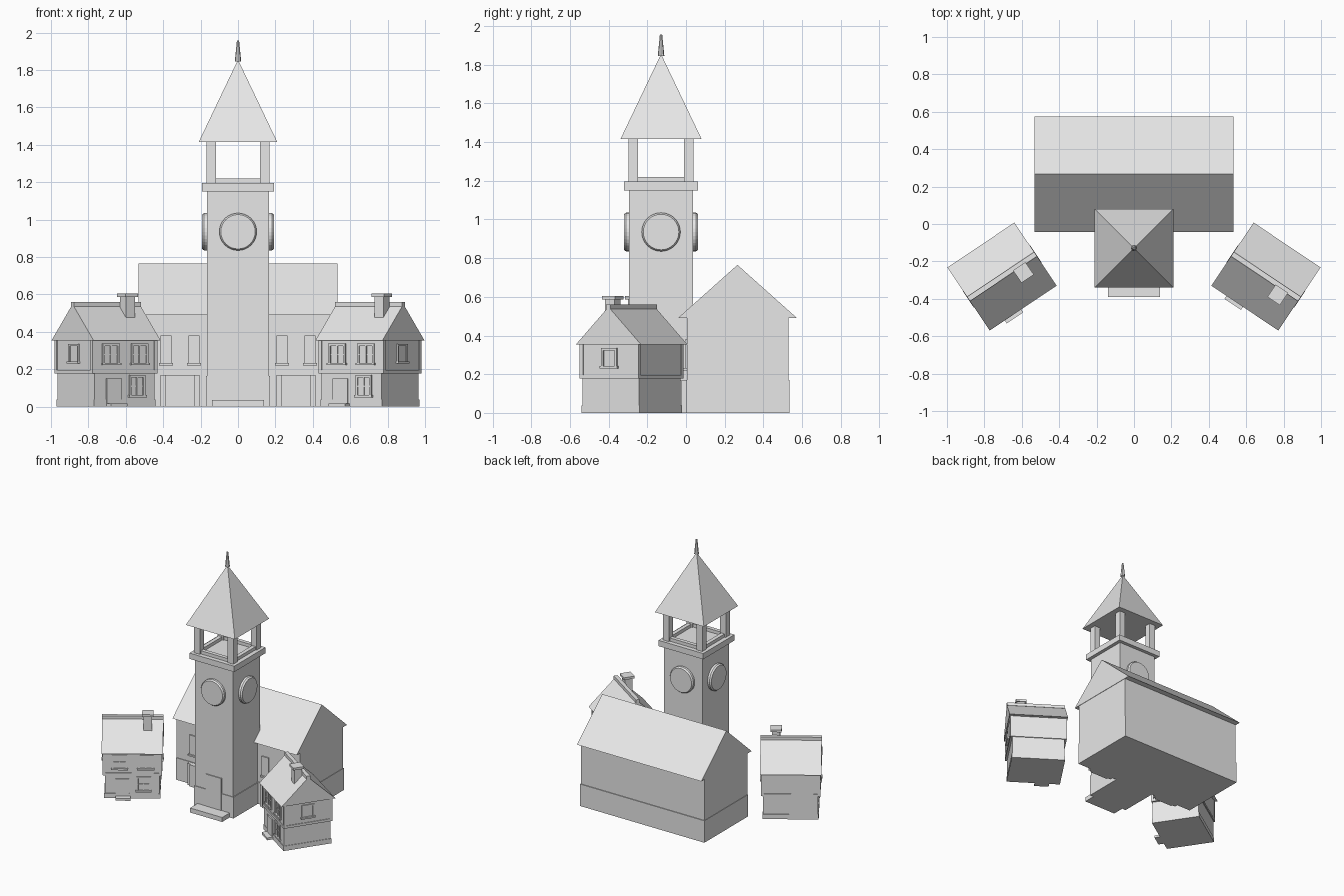
import bpy, bmesh, math
from mathutils import Matrix, Vector

if "Cube" in bpy.data.objects:
    bpy.data.objects.remove(bpy.data.objects["Cube"], do_unlink=True)

stone = bpy.data.materials.new("pale_grey_stone")
stone.use_nodes = True
GREY = (0.8, 0.8, 0.8, 1)
stone.diffuse_color = GREY
stone.node_tree.nodes["Principled BSDF"].inputs["Base Color"].default_value = GREY


def finish(name, bm, place=None):
    bmesh.ops.recalc_face_normals(bm, faces=bm.faces)
    mesh = bpy.data.meshes.new(name)
    bm.to_mesh(mesh)
    bm.free()
    mesh.materials.append(stone)
    ob = bpy.data.objects.new(name, mesh)
    if place:
        ob.matrix_world = place
    bpy.context.collection.objects.link(ob)
    return ob


def add_box(bm, x, y, z):
    """Box from (low, high) ranges."""
    size = Vector((x[1] - x[0], y[1] - y[0], z[1] - z[0]))
    mid = Vector((sum(x), sum(y), sum(z))) / 2
    bmesh.ops.create_cube(bm, size=1, matrix=Matrix.Translation(mid) @ Matrix.Diagonal(size).to_4x4())


def boxes(name, ranges, place=None):
    bm = bmesh.new()
    for r in ranges:
        add_box(bm, *r)
    return finish(name, bm, place)


def block(name, half_x, half_y, z, place):
    return boxes(name, [((-half_x, half_x), (-half_y, half_y), z)], place)


def gable_roof(name, half_x, y0, y1, eave, ridge, place=None):
    bm = bmesh.new()
    outline = ((y0, eave), (y1, eave), ((y0 + y1) / 2, ridge))
    face = bm.faces.new([bm.verts.new((-half_x, y, z)) for y, z in outline])
    out = bmesh.ops.extrude_face_region(bm, geom=[face], use_keep_orig=True)["geom"]
    bmesh.ops.translate(bm, vec=(2 * half_x, 0, 0), verts=[g for g in out if isinstance(g, bmesh.types.BMVert)])
    return finish(name, bm, place)


def cone(name, sides, r1, r2, z0, z1, place, turn=0):
    bm = bmesh.new()
    m = Matrix.Translation((0, 0, (z0 + z1) / 2)) @ Matrix.Rotation(turn, 4, "Z")
    bmesh.ops.create_cone(bm, cap_ends=True, segments=sides, radius1=r1, radius2=r2, depth=z1 - z0, matrix=m)
    return finish(name, bm, place)


def window(name, width, z0, z1, place, bars=True):
    """Framed window on a wall facing -y; the place sits on the wall plane."""
    w, f = width / 2, 0.012
    parts = [((-w, -w + f), (-0.008, 0.004), (z0, z1)), ((w - f, w), (-0.008, 0.004), (z0, z1)),
             ((-w, w), (-0.008, 0.004), (z1 - f, z1)), ((-w - 0.006, w + 0.006), (-0.014, 0.004), (z0, z0 + f))]
    if bars:
        mid = (z0 + z1) / 2
        parts += [((-0.004, 0.004), (-0.006, 0.004), (z0, z1)), ((-w, w), (-0.005, 0.004), (mid - 0.003, mid + 0.003))]
    return boxes(name, parts, place)


def at(x, y, turn=0):
    return Matrix.Translation((x, y, 0)) @ Matrix.Rotation(turn, 4, "Z")


# Hall behind the tower
boxes("hall_wall", [((-0.53, 0.53), (0.005, 0.53), (0, 0.495))])
boxes("hall_base", [((-0.533, 0.533), (0, 0.536), (0, 0.17))])
gable_roof("hall_roof", 0.533, -0.042, 0.574, 0.49, 0.765)
for s in (-1, 1):
    boxes("hall_porch", [((s * 0.31 - h, s * 0.31 + h), (-d, 0.01), (0, 0.168))
                         for h, d in ((0.105, 0.025), (0.078, 0.037))])
    for x in (0.235, 0.385):
        boxes("hall_window", [((s * x - 0.029, s * x + 0.029), (-0.004, 0.01), (0.23, 0.38)),
                              ((s * x - 0.037, s * x + 0.037), (-0.014, 0.01), (0.22, 0.232))])

# Clock tower
TY = -0.129
tower = at(0, TY)
block("tower_shaft", 0.165, 0.165, (0, 1.15), tower)
block("tower_base", 0.17, 0.17, (0, 0.165), tower)
block("tower_platform", 0.192, 0.192, (1.15, 1.195), tower)
boxes("tower_door", [((-0.067, 0.067), (-0.172, -0.15), (0, 0.283))], tower)
boxes("tower_step", [((-0.138, 0.138), (-0.262, -0.15), (0, 0.035))], tower)
for i in range(4):
    side = at(0, TY, i * math.pi / 2)
    boxes("belfry_post", [((0.118, 0.168), (0.118, 0.168), (1.19, 1.42))], side)
    boxes("belfry_rail", [((-0.118, 0.118), (-0.158, -0.128), (1.19, 1.22))], side)
    face = side @ Matrix.Translation((0, -0.165, 0.935)) @ Matrix.Rotation(math.pi / 2, 4, "X")
    cone("clock_rim", 32, 0.1, 0.1, -0.005, 0.016, face)
    cone("clock_face", 32, 0.1, 0.092, 0.016, 0.027, face)
cone("tower_roof", 4, 0.21 * math.sqrt(2), 0, 1.415, 1.855, tower, math.pi / 4)
cone("spire", 8, 0.017, 0.006, 1.845, 1.957, tower)


# Cottages
def cottage(label, place):
    def part(x, y, turn=0):
        return place @ at(x, y, turn)

    block(label + "_lower_wall", 0.193, 0.176, (0, 0.185), place)
    block(label + "_base", 0.197, 0.18, (0, 0.037), place)
    block(label + "_upper_wall", 0.204, 0.178, (0.18, 0.36), place)
    block(label + "_floor_beam", 0.209, 0.183, (0.178, 0.197), place)
    boxes(label + "_corner_posts", [((sx * 0.199 - 0.01, sx * 0.199 + 0.01), (sy * 0.173 - 0.01, sy * 0.173 + 0.01),
                                     (0.18, 0.357)) for sx in (-1, 1) for sy in (-1, 1)], place)
    gable_roof(label + "_roof", 0.2155, -0.203, 0.203, 0.353, 0.548, place)
    block(label + "_ridge_cap", 0.2155, 0.014, (0.536, 0.56), place)
    chimney = part(0.107, -0.046)
    block(label + "_chimney", 0.029, 0.029, (0.43, 0.6), chimney)
    block(label + "_chimney_cap", 0.04, 0.04, (0.587, 0.605), chimney)
    for x in (-0.09, 0.095):
        window(label + "_upper_window", 0.108, 0.222, 0.337, part(x, -0.178))
    window(label + "_lower_window", 0.1, 0.05, 0.168, part(0.08, -0.176))
    for s in (-1, 1):
        window(label + "_gable_window", 0.095, 0.23, 0.335, part(s * 0.204, 0, s * math.pi / 2), False)
    boxes(label + "_door", [((-0.118, -0.022), (-0.184, -0.17), (0, 0.15))], place)
    boxes(label + "_step", [((-0.118, -0.012), (-0.222, -0.17), (0, 0.018))], place)


for label, s in (("right_cottage", -1), ("left_cottage", 1)):
    cottage(label, at(s * 0.7055, -0.281, -s * math.radians(33.8)))
